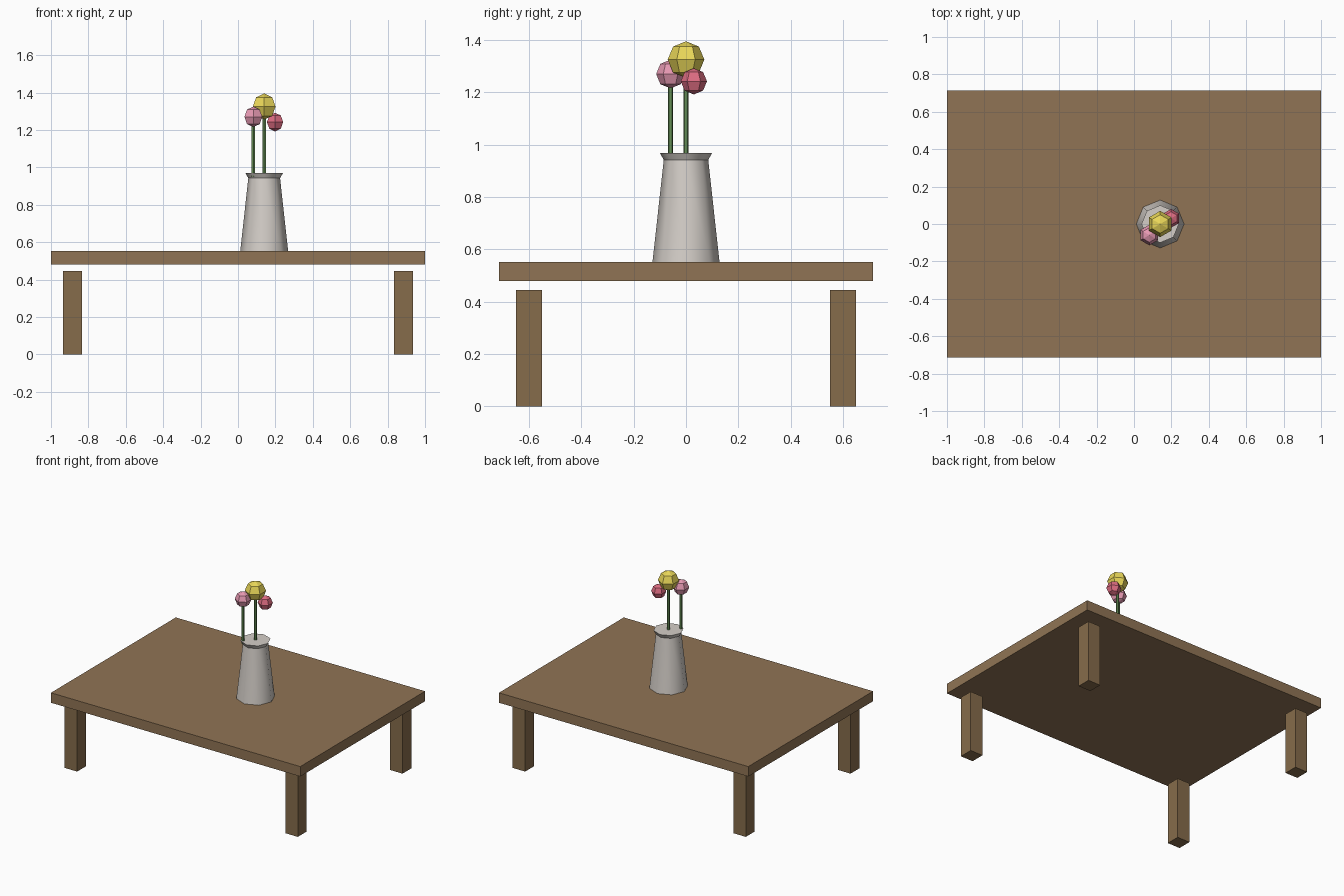
import bpy, bmesh
from math import sin, cos, pi
from mathutils import Vector

if "Cube" in bpy.data.objects:
    bpy.data.objects.remove(bpy.data.objects["Cube"])


def material(name, rgb):
    m = bpy.data.materials.new(name)
    m.diffuse_color = (*rgb, 1)
    m.use_nodes = True
    m.node_tree.nodes["Principled BSDF"].inputs["Base Color"].default_value = m.diffuse_color
    return m


def finish(name, bm, mat):
    bmesh.ops.recalc_face_normals(bm, faces=bm.faces)
    mesh = bpy.data.meshes.new(name)
    bm.to_mesh(mesh)
    bm.free()
    mesh.materials.append(mat)
    obj = bpy.data.objects.new(name, mesh)
    bpy.context.collection.objects.link(obj)
    return obj


def box(name, center, size, mat):
    bm = bmesh.new()
    bmesh.ops.create_cube(bm, size=1)
    bmesh.ops.scale(bm, vec=size, verts=bm.verts)
    bmesh.ops.translate(bm, vec=center, verts=bm.verts)
    return finish(name, bm, mat)


def lathe(name, profile, sides, origin, mat):
    """Revolve (radius, height) points; a radius of 0 becomes a pole."""
    bm = bmesh.new()
    o = Vector(origin)
    rings = []
    for r, z in profile:
        if r == 0:
            rings.append([bm.verts.new(o + Vector((0, 0, z)))] * sides)
        else:
            rings.append([bm.verts.new(o + Vector((r * sin(2 * pi * i / sides),
                                                   r * cos(2 * pi * i / sides), z)))
                          for i in range(sides)])
    for a, b in zip(rings, rings[1:]):
        for i in range(sides):
            j = (i + 1) % sides
            bm.faces.new(list(dict.fromkeys((a[i], a[j], b[j], b[i]))))
    for ring, (r, z) in ((rings[0], profile[0]), (rings[-1], profile[-1])):
        if r:
            bm.faces.new(ring)
    return finish(name, bm, mat)


top_wood = material("top_wood", (0.28, 0.175, 0.09))
leg_wood = material("leg_wood", (0.24, 0.15, 0.07))
ceramic = material("ceramic", (0.66, 0.62, 0.58))
green = material("green", (0.13, 0.27, 0.09))
yellow = material("yellow", (0.82, 0.68, 0.10))
pink = material("pink", (0.80, 0.32, 0.45))
rose = material("rose", (0.72, 0.15, 0.22))

# Table: slab and four legs that stop just short of it
box("table_top", (0, 0, 0.516), (2, 1.43, 0.072), top_wood)
for sx, xn in ((-1, "left"), (1, "right")):
    for sy, yn in ((-1, "front"), (1, "back")):
        box(f"{yn}_{xn}_leg", (sx * 0.885, sy * 0.6, 0.2225), (0.1, 0.1, 0.445), leg_wood)

# Vase: tapered body with a flared lip
vase = lathe("vase", [(0.128, 0.552), (0.085, 0.942), (0.1, 0.969)], 8, (0.14, 0, 0), ceramic)
for f in vase.data.polygons:
    f.use_smooth = len(f.vertices) == 4
for e in vase.data.edges:
    zs = [vase.data.vertices[v].co.z for v in e.vertices]
    e.use_edge_sharp = abs(zs[0] - zs[1]) < 1e-4

# Stems
for name, x, y, end in (("middle_stem", 0.14, 0, 1.28), ("left_stem", 0.082, -0.059, 1.24)):
    lathe(name, [(0.01, 0.95), (0.01, end)], 6, (x, y, 0), green)

# Blossoms: faceted balls
for name, r, pos, mat in (("yellow_blossom", 0.07, (0.14, 0, 1.325), yellow),
                          ("pink_blossom", 0.055, (0.082, -0.059, 1.27), pink),
                          ("rose_blossom", 0.05, (0.198, 0.03, 1.242), rose)):
    ball = [(r * sin(k * pi / 4) if 0 < k < 4 else 0, -r * cos(k * pi / 4)) for k in range(5)]
    lathe(name, ball, 6, pos, mat)
